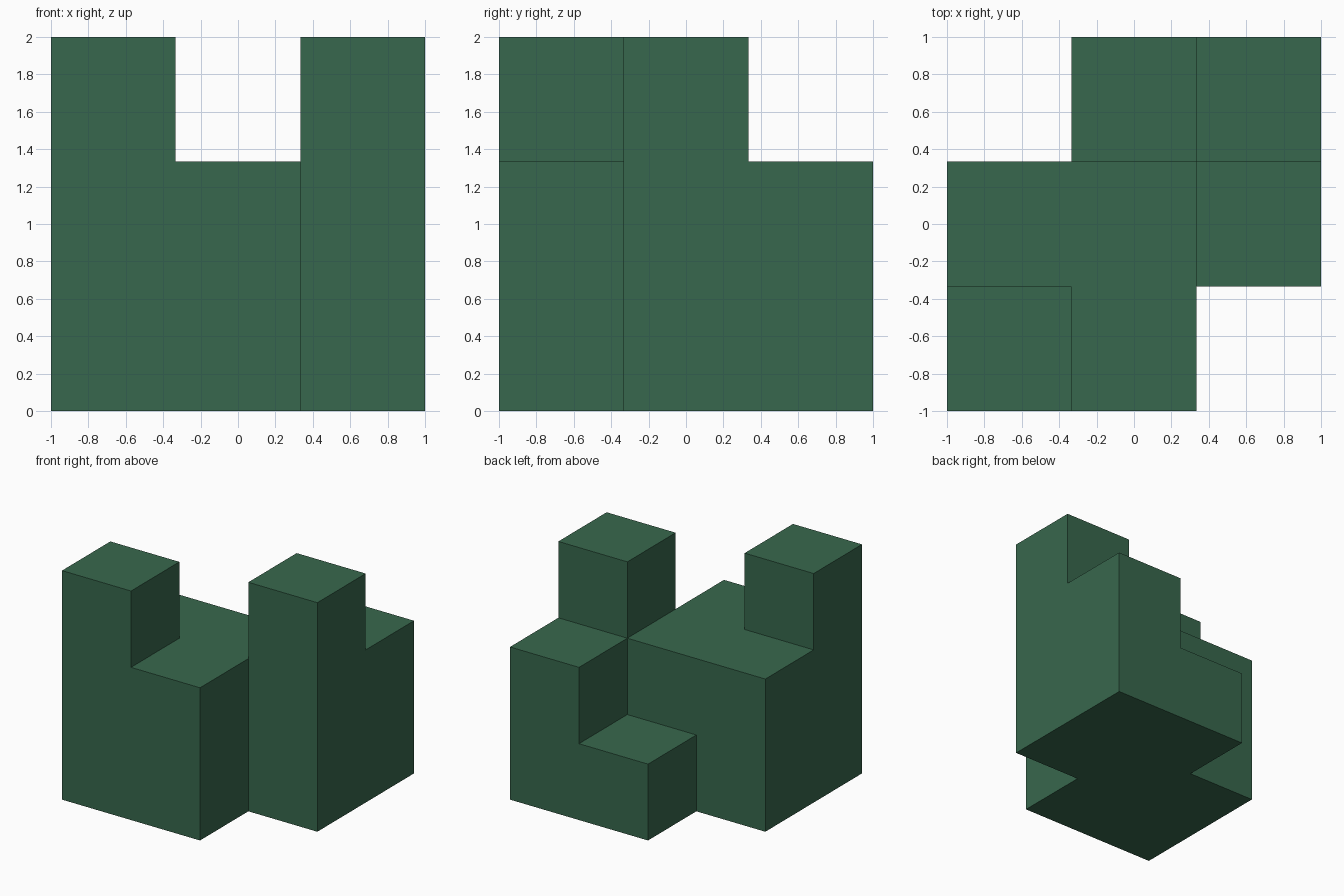
import bpy, bmesh
from mathutils import Vector

cube = bpy.data.objects.get("Cube")
if cube:
    bpy.data.objects.remove(cube, do_unlink=True)

U = 2 / 3  # size of one unit cube

# Stack heights in units: rows run front to back, columns along +x
HEIGHTS = [
    [3, 2, 0],
    [2, 2, 3],
    [0, 1, 2],
]
cells = {(x, y, z)
         for y, row in enumerate(HEIGHTS)
         for x, h in enumerate(row)
         for z in range(h)}

# Outer skin of the stacked cubes: keep only faces with no neighbour
bm = bmesh.new()
for c in sorted(cells):
    centre = Vector(((c[0] - 1) * U, (c[1] - 1) * U, (c[2] + 0.5) * U))
    for axis in range(3):
        for sign in (-1, 1):
            n = list(c)
            n[axis] += sign
            if tuple(n) in cells:
                continue
            normal, a, b = Vector(), Vector(), Vector()
            normal[axis] = sign * U / 2
            a[(axis + 1) % 3] = U / 2
            b[(axis + 2) % 3] = sign * U / 2
            mid = centre + normal
            bm.faces.new([bm.verts.new(mid + p)
                          for p in (-a - b, a - b, a + b, b - a)])

# Weld, then merge coplanar squares into clean flat faces
bmesh.ops.remove_doubles(bm, verts=bm.verts[:], dist=0.001)
bmesh.ops.dissolve_limit(bm, angle_limit=0.01, verts=bm.verts[:], edges=bm.edges[:])
bmesh.ops.recalc_face_normals(bm, faces=bm.faces[:])

mesh = bpy.data.meshes.new("stepped_block")
bm.to_mesh(mesh)
bm.free()
block = bpy.data.objects.new("stepped_block", mesh)
bpy.context.collection.objects.link(block)

# Dark green
green = bpy.data.materials.new("dark_green")
green.use_nodes = True
colour = (0.039, 0.137, 0.074, 1)
green.diffuse_color = colour
green.node_tree.nodes["Principled BSDF"].inputs["Base Color"].default_value = colour
mesh.materials.append(green)
